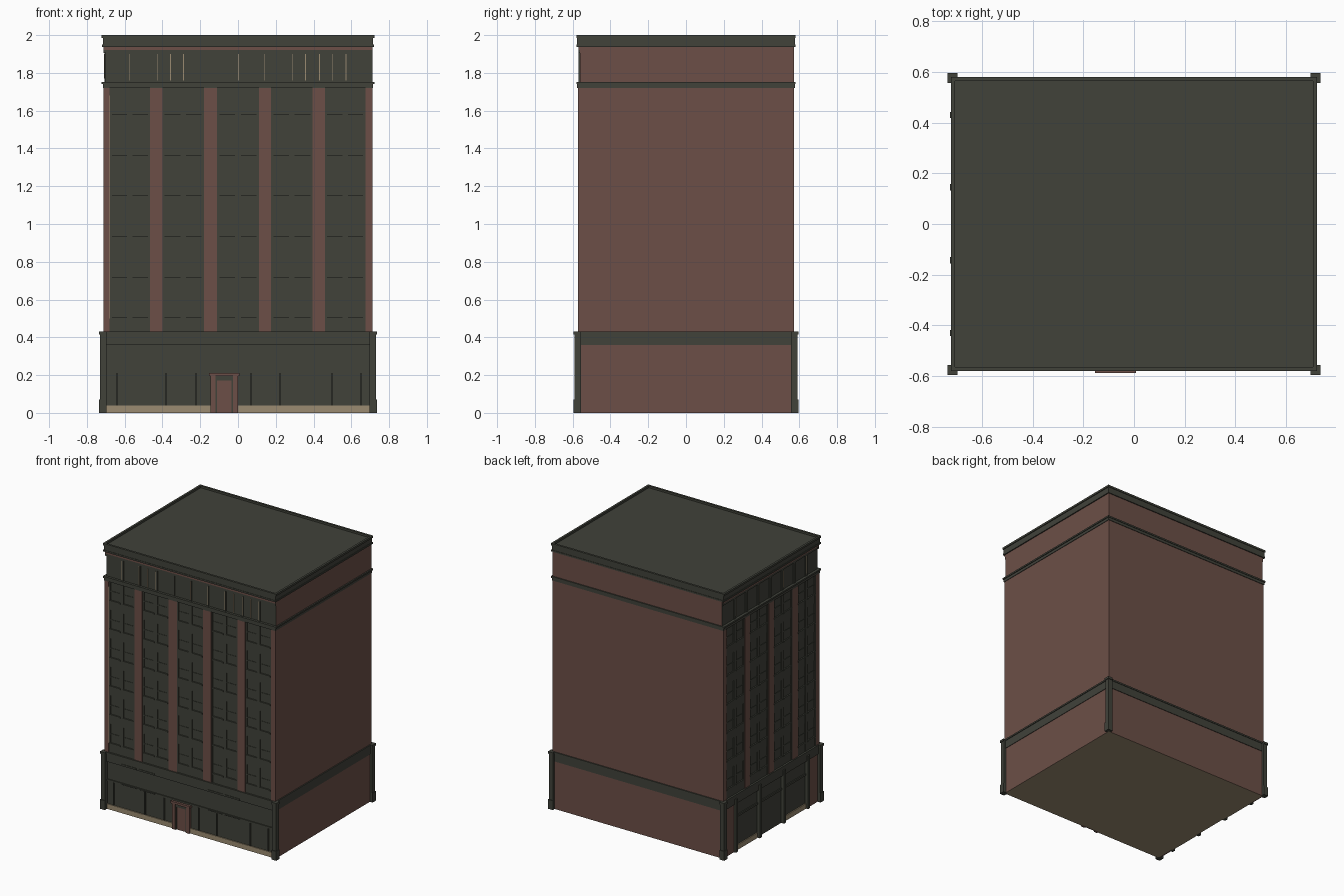
import bpy, bmesh

def mat(name, c):
    m = bpy.data.materials.new(name)
    m.diffuse_color = (*c, 1)
    return m

BRICK = mat("red_brick", (0.150, 0.078, 0.063))
DARK = mat("dark_metal", (0.052, 0.054, 0.042))
TAN = mat("tan_stone", (0.33, 0.26, 0.165))

def boxes(name, lst, *mats):
    """One object made of boxes given as (x0, x1, y0, y1, z0, z1)."""
    bm = bmesh.new()
    for x0, x1, y0, y1, z0, z1 in lst:
        r = bmesh.ops.create_cube(bm, size=1)
        for v in r["verts"]:
            v.co = (x0 if v.co.x < 0 else x1, y0 if v.co.y < 0 else y1, z0 if v.co.z < 0 else z1)
    me = bpy.data.meshes.new(name)
    bm.to_mesh(me)
    bm.free()
    for m in mats:
        me.materials.append(m)
    ob = bpy.data.objects.new(name, me)
    bpy.context.collection.objects.link(ob)
    return ob

# facade boxes: u along the wall, d0..d1 measured outward from the core wall
FY, LX = -0.562, -0.702
def front(u0, u1, z0, z1, d, d0=-0.004):
    return (u0, u1, FY - d, FY - d0, z0, z1)
def left(u0, u1, z0, z1, d, d0=-0.004):
    return (LX - d, LX - d0, u0, u1, z0, z1)

# core: brick on back and right, dark on street sides and roof, tan below
core = boxes("building_core", [(LX, 0.712, FY, 0.572, 0, 1.985)], BRICK, DARK, TAN)
for p in core.data.polygons:
    n = p.normal
    p.material_index = 2 if n.z < -0.5 else 1 if (n.z > 0.5 or n.x < -0.5 or n.y < -0.5) else 0

# stacked mouldings wrapping the whole building
def ring(x, y, z0, z1):
    return (-x, x, -y, y, z0, z1)
def hollow(x, y, z0, z1, t=0.02):
    return [(-x, x, -y, -y + t, z0, z1), (-x, x, y - t, y, z0, z1),
            (-x, -x + t, -y + t, y - t, z0, z1), (x - t, x, -y + t, y - t, z0, z1)]

boxes("roof_cornice", hollow(0.722, 0.580, 1.985, 2.0, 0.016) + hollow(0.716, 0.576, 1.95, 1.985)
      + hollow(0.720, 0.579, 1.938, 1.95), DARK)
boxes("upper_band", hollow(0.716, 0.576, 1.72, 1.74) + hollow(0.722, 0.580, 1.74, 1.752), DARK)
boxes("base_band", hollow(0.716, 0.576, 0.36, 0.42) + hollow(0.721, 0.580, 0.42, 0.432), DARK)
boxes("brick_top_line", [front(-0.712, 0.712, 1.922, 1.938, 0.008), left(-0.57, 0.57, 1.922, 1.938, 0.008)], BRICK)

# corner posts of the base with plinth and cap
posts = []
for sx in (-1, 1):
    for sy in (-1, 1):
        for a, z0, z1 in ((0, 0.07, 0.415), (0.005, 0, 0.07), (0.005, 0.415, 0.432)):
            xs = sorted((sx * 0.695, sx * (0.730 + a)))
            ys = sorted((sy * 0.555, sy * (0.590 + a)))
            posts.append((*xs, *ys, z0, z1))
boxes("corner_posts", posts, DARK)

# brick piers between the window bays
FP = [(-0.712, -0.68), (-0.465, -0.40), (-0.18, -0.11), (0.11, 0.175), (0.395, 0.46), (0.675, 0.712)]
LP = [(-0.572, -0.535), (-0.315, -0.255), (-0.03, 0.03), (0.255, 0.315), (0.535, 0.572)]
boxes("brick_piers", [front(a, b, 0.432, 1.72, 0.010) for a, b in FP]
      + [left(a, b, 0.432, 1.72, 0.010) for a, b in LP], BRICK)

# window bays: spandrels, mullions and sills on each of six floors
frames, sills, jambs = [], [], []
for fn, piers in ((front, FP), (left, LP)):
    for (a, b), (c, d) in zip(piers, piers[1:]):
        m = (b + c) / 2
        frames += [fn(m - 0.015, m + 0.015, 0.432, 1.72, 0.006),
                   fn(b, b + 0.012, 0.432, 1.72, 0.006), fn(c - 0.012, c, 0.432, 1.72, 0.006)]
        for k in range(6):
            z = 0.432 + 0.215 * k
            frames.append(fn(b, c, z, z + 0.065, 0.005))
            sills += [fn(b + 0.008, m - 0.01, z + 0.063, z + 0.073, 0.010),
                      fn(m + 0.01, c - 0.008, z + 0.063, z + 0.073, 0.010)]
            frames.append(fn(b, c, z + 0.135, z + 0.142, 0.003))
boxes("window_frames", frames, DARK)
boxes("window_sills", sills, DARK)

# thin tan trim lines seen on the front
boxes("tan_trim", [front(-0.681, -0.677, 0.50, 1.68, 0.007)]
      + [front(u, u + 0.004, 1.76, 1.90, 0.007) for u in
         (-0.575, -0.43, -0.36, -0.29, 0.0, 0.14, 0.285, 0.355, 0.43, 0.50, 0.57)]
      + [left(u, u + 0.004, 1.77, 1.90, 0.007) for u in (-0.43, -0.15, 0.13, 0.41)], TAN)

# attic storey posts
boxes("attic_posts", [front(-0.70 + 0.1425 * i - 0.012, -0.70 + 0.1425 * i + 0.012 - 0.014, 1.752, 1.922, 0.006)
                      for i in range(1, 10)]
      + [left(-0.57 + 0.1425 * i - 0.012, -0.57 + 0.1425 * i + 0.012, 1.752, 1.922, 0.006) for i in range(1, 8)]
      + [front(-0.712, 0.712, 1.905, 1.922, 0.006), left(-0.57, 0.57, 1.905, 1.922, 0.006)], DARK)

# street level: tan plinth, shop posts, ledges
boxes("tan_plinth", [front(-0.695, -0.145, 0, 0.038, 0.007), front(0.0, 0.695, 0, 0.038, 0.007),
                     left(0.16, 0.42, 0, 0.038, 0.007), left(-0.42, -0.16, 0, 0.038, 0.007)], TAN)
shop = [front(u - 0.004, u + 0.004, 0.038, 0.212, 0.008) for u in (-0.64, -0.38, -0.22, 0.07, 0.22, 0.50, 0.65)]
shop += [front(-0.70, 0.70, 0.212, 0.225, 0.007)]
for u in (-0.57, -0.42, 0.15, 0.29):
    shop += [front(u, u + 0.125, 0.363, 0.375, 0.018), front(u, u + 0.125, 0.216, 0.222, 0.011)]
shop += [left(-0.43, 0.43, 0.25, 0.265, 0.008)]
boxes("shop_front_trim", shop, DARK)

# left side: base pilasters and brick end panels
boxes("side_pilasters", [left(y - 0.012, y + 0.012, 0, 0.40, 0.024) for y in (-0.43, -0.143, 0.145, 0.43)], DARK)
boxes("side_brick_panels", [left(0.43, 0.56, 0, 0.36, 0.008), left(-0.56, -0.43, 0, 0.36, 0.008)], BRICK)

# entrance: brick surround with lintel, dark and tan inner frame, brick door
boxes("door_surround", [front(-0.145, -0.118, 0, 0.195, 0.018), front(-0.027, 0.0, 0, 0.195, 0.018),
                        front(-0.153, 0.008, 0.195, 0.212, 0.025)], BRICK)
boxes("door_frame", [front(-0.118, -0.027, 0.172, 0.195, 0.012), front(-0.118, -0.110, 0, 0.172, 0.012),
                     front(-0.035, -0.027, 0, 0.172, 0.012)], DARK)
boxes("door_leaf", [front(-0.110, -0.035, 0, 0.172, 0.006)], BRICK)
